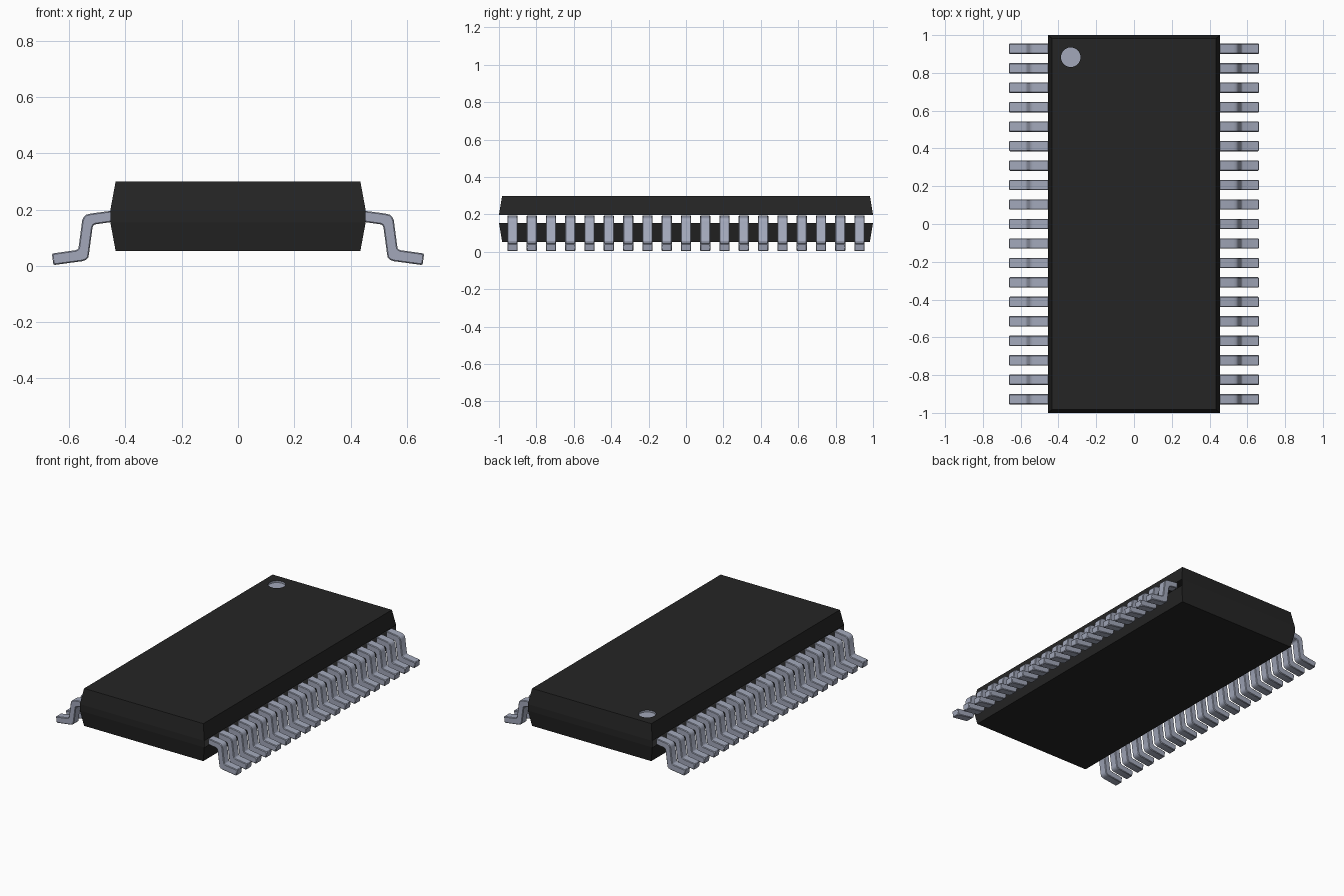
import bpy, bmesh, math

if "Cube" in bpy.data.objects:
    bpy.data.objects.remove(bpy.data.objects["Cube"])


def material(name, rgb):
    m = bpy.data.materials.new(name)
    m.diffuse_color = (*rgb, 1)
    m.use_nodes = True
    m.node_tree.nodes["Principled BSDF"].inputs["Base Color"].default_value = m.diffuse_color
    return m


BLACK = material("black plastic", (0.018, 0.018, 0.018))
METAL = material("grey metal", (0.36, 0.39, 0.49))


def make_object(name, bm, mats):
    mesh = bpy.data.meshes.new(name)
    bm.to_mesh(mesh)
    bm.free()
    for m in mats:
        mesh.materials.append(m)
    ob = bpy.data.objects.new(name, mesh)
    bpy.context.collection.objects.link(ob)
    return ob


# Body: stacked rectangles; the middle band is closed only at the two ends
bm = bmesh.new()
levels = [(0.435, 0.983, 0.053), (0.454, 1.0, 0.155), (0.454, 1.0, 0.198), (0.435, 0.983, 0.30)]
rings = [[bm.verts.new((sx * x, sy * y, z)) for sx, sy in ((-1, -1), (1, -1), (1, 1), (-1, 1))]
         for x, y, z in levels]
for k in range(3):
    for i in range(4):
        if k == 1 and i in (1, 3):
            continue
        j = (i + 1) % 4
        bm.faces.new((rings[k][i], rings[k][j], rings[k + 1][j], rings[k + 1][i]))
bm.faces.new(rings[0][::-1])

# Round pin-one recess in the top face
N = 32


def circle(z):
    return [bm.verts.new((-0.335 + 0.052 * math.cos(math.tau * i / N),
                          0.883 + 0.052 * math.sin(math.tau * i / N), z)) for i in range(N)]


rim, floor = circle(0.30), circle(0.288)
top = rings[3]
edges = [bm.edges.get((top[i], top[(i + 1) % 4])) for i in range(4)]
edges += [bm.edges.new((rim[i], rim[(i + 1) % N])) for i in range(N)]
fill = bmesh.ops.triangle_fill(bm, edges=edges, use_beauty=True, normal=(0, 0, 1))
for f in fill["geom"]:
    if isinstance(f, bmesh.types.BMFace):
        f.normal_update()
        if f.normal.z < 0:
            f.normal_flip()
for i in range(N):
    j = (i + 1) % N
    bm.faces.new((rim[j], rim[i], floor[i], floor[j])).material_index = 1
bm.faces.new(floor).material_index = 1
make_object("body", bm, [BLACK, METAL])

# Leads: bent gull-wing profile extruded along y, repeated on both sides
profile = [(0.450, 0.196), (0.525, 0.186), (0.540, 0.182), (0.549, 0.174), (0.554, 0.162),
           (0.567, 0.064), (0.571, 0.059), (0.577, 0.056), (0.662, 0.044), (0.656, 0.003),
           (0.552, 0.017), (0.540, 0.022), (0.532, 0.030), (0.530, 0.042),
           (0.517, 0.138), (0.513, 0.145), (0.506, 0.148), (0.450, 0.156)]
COUNT, PITCH, HALF = 19, 0.1031, 0.0275


def add_lead(bm, side, y):
    front, back = ([bm.verts.new((side * x, y + d, z)) for x, z in profile] for d in (-HALF, HALF))
    faces = [bm.faces.new(front), bm.faces.new(back)]
    for i in range(len(profile)):
        j = (i + 1) % len(profile)
        faces.append(bm.faces.new((front[i], front[j], back[j], back[i])))
    bmesh.ops.recalc_face_normals(bm, faces=faces)


for name, side in (("left_leads", -1), ("right_leads", 1)):
    bm = bmesh.new()
    for n in range(COUNT):
        add_lead(bm, side, (n - (COUNT - 1) / 2) * PITCH)
    ob = make_object(name, bm, [METAL])
    # Small softened edges
    bev = ob.modifiers.new("soft edges", "BEVEL")
    bev.width, bev.segments, bev.use_clamp_overlap = 0.004, 1, False
    bev.limit_method, bev.angle_limit = "ANGLE", math.radians(60)
    bpy.ops.object.select_all(action="DESELECT")
    ob.select_set(True)
    bpy.context.view_layer.objects.active = ob
    bpy.ops.object.shade_smooth_by_angle(angle=math.radians(40))
